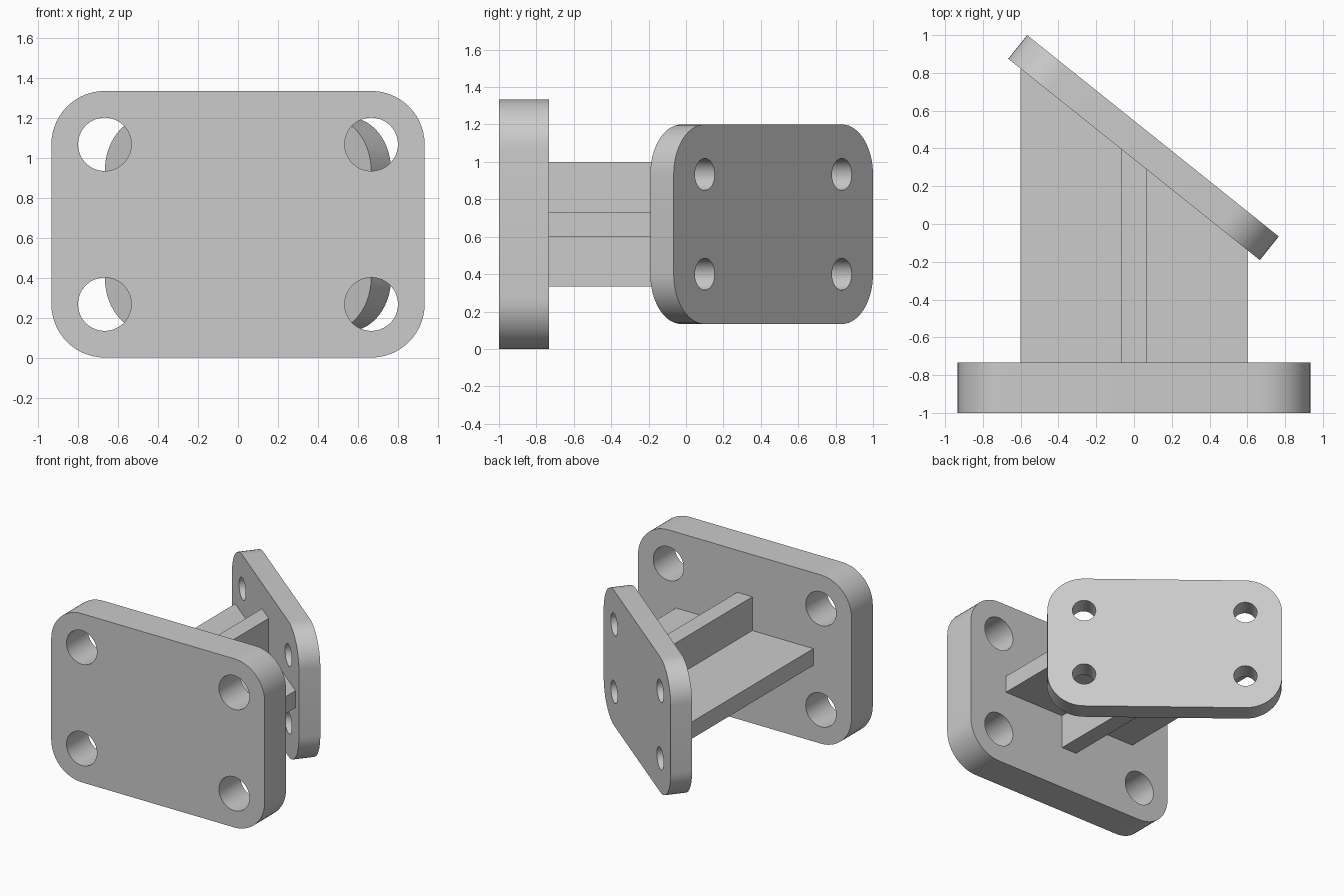
import bpy, bmesh
from math import sin, cos, pi, atan
from mathutils import Matrix, Vector

if "Cube" in bpy.data.objects:
    bpy.data.objects.remove(bpy.data.objects["Cube"])

THIRD = 1 / 15           # drawing module
MID_Z = 10 * THIRD       # height of the shared centre line


def arc(cx, cy, r, start, end, n):
    return [(cx + r * cos(start + (end - start) * i / n),
             cy + r * sin(start + (end - start) * i / n)) for i in range(n + 1)]


def add_loop(bm, points):
    verts = [bm.verts.new((x, y, 0)) for x, y in points]
    return [bm.edges.new((v, verts[i - 1])) for i, v in enumerate(verts)]


def extrude_to_object(name, bm, depth, matrix):
    bmesh.ops.recalc_face_normals(bm, faces=bm.faces)
    ext = bmesh.ops.extrude_face_region(bm, geom=bm.faces[:], use_keep_orig=True)
    top = [g for g in ext["geom"] if isinstance(g, bmesh.types.BMVert)]
    bmesh.ops.translate(bm, verts=top, vec=(0, 0, depth))
    bmesh.ops.recalc_face_normals(bm, faces=bm.faces)
    mesh = bpy.data.meshes.new(name)
    bm.to_mesh(mesh)
    bm.free()
    obj = bpy.data.objects.new(name, mesh)
    obj.matrix_world = matrix
    bpy.context.collection.objects.link(obj)
    bpy.ops.object.select_all(action='DESELECT')
    obj.select_set(True)
    bpy.context.view_layer.objects.active = obj
    bpy.ops.object.shade_smooth_by_angle(angle=pi / 6)
    return obj


def rounded_plate(name, half_w, half_h, radius, hole_r, depth, matrix):
    bm = bmesh.new()
    a, b = half_w - radius, half_h - radius
    corners = [(a, b), (-a, b), (-a, -b), (a, -b)]
    outline = []
    for i, (x, y) in enumerate(corners):
        outline += arc(x, y, radius, i * pi / 2, (i + 1) * pi / 2, 14)
    edges = add_loop(bm, outline)
    # bolt holes share the centres of the rounded corners
    for x, y in corners:
        edges += add_loop(bm, arc(x, y, hole_r, 0, 2 * pi, 48)[:-1])
    bmesh.ops.triangle_fill(bm, use_beauty=True, use_dissolve=False, edges=edges)
    return extrude_to_object(name, bm, depth, matrix)


# Mounting plate at the front, standing upright
upright = Matrix.Rotation(pi / 2, 4, 'X')
BACK_Y = -11 * THIRD
rounded_plate("base_plate", 14 * THIRD, MID_Z, 4 * THIRD, 2 * THIRD, 4 * THIRD,
              Matrix.Translation((0, BACK_Y, MID_Z)) @ upright)

# Angled plate at the back
SLOPE, INNER_Y, THICK = 0.8, 0.342, 0.16
tilt = atan(SLOPE)
outer = Vector((sin(tilt) * THICK, INNER_Y + cos(tilt) * THICK, MID_Z))
rounded_plate("angled_plate", 0.853, 8 * THIRD, 4 * THIRD, 0.085, THICK,
              Matrix.Translation(outer) @ Matrix.Rotation(-tilt, 4, 'Z') @ upright)


# Crossed webs, cut off along the slope of the angled plate
def web(name, half_w, half_h):
    bm = bmesh.new()
    profile = [(-half_w, BACK_Y), (half_w, BACK_Y),
               (half_w, INNER_Y - SLOPE * half_w), (-half_w, INNER_Y + SLOPE * half_w)]
    bm.faces.new([bm.verts.new((x, y, 0)) for x, y in profile])
    extrude_to_object(name, bm, 2 * half_h, Matrix.Translation((0, 0, MID_Z - half_h)))


web("horizontal_web", 9 * THIRD, THIRD)
web("vertical_web", THIRD, 5 * THIRD)
